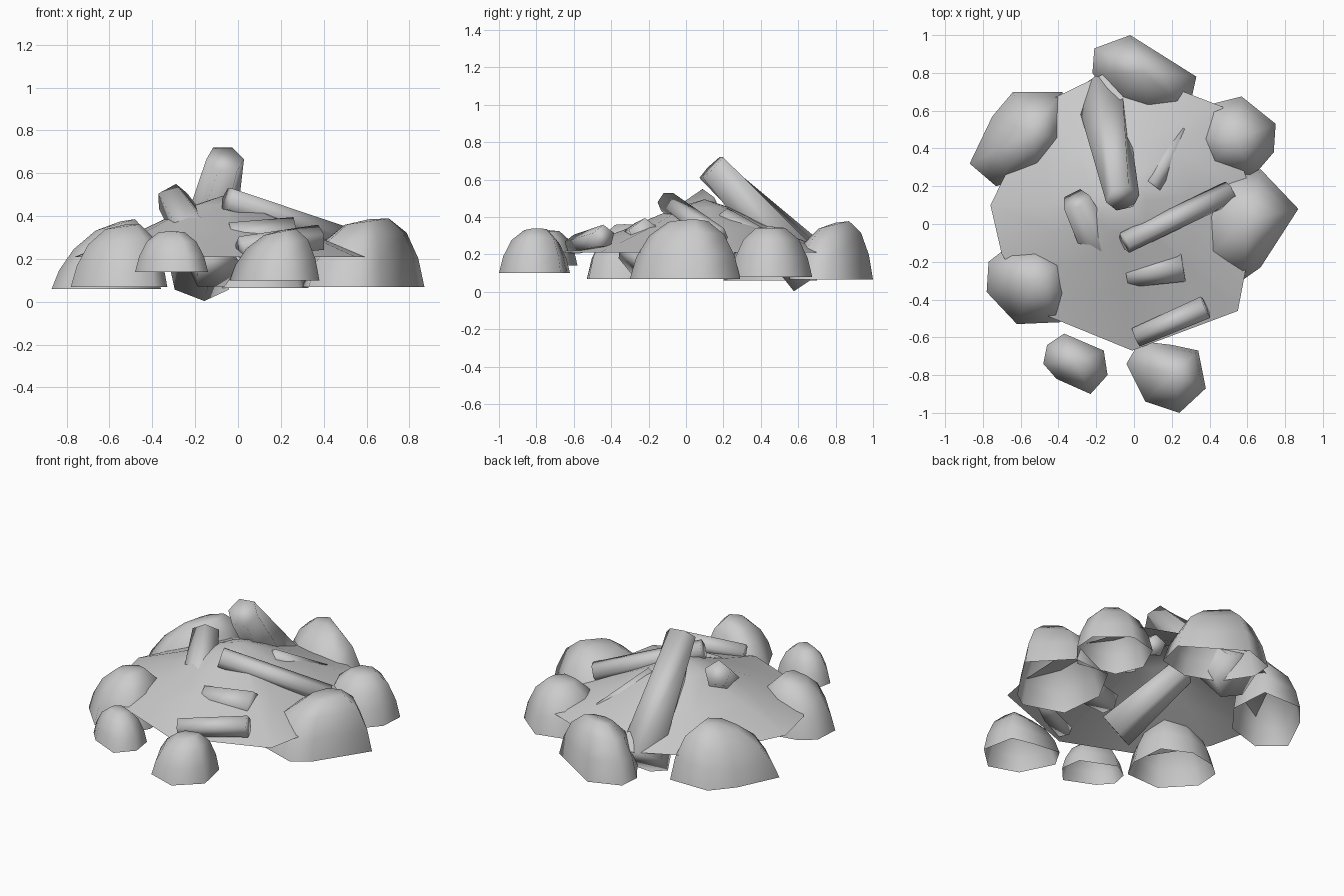
import bpy, math
from mathutils import Vector

if "Cube" in bpy.data.objects:
    bpy.data.objects.remove(bpy.data.objects["Cube"])


def make_object(name, verts, faces, angle):
    mesh = bpy.data.meshes.new(name)
    mesh.from_pydata(verts, [], faces)
    obj = bpy.data.objects.new(name, mesh)
    bpy.context.collection.objects.link(obj)
    bpy.ops.object.select_all(action='DESELECT')
    obj.select_set(True)
    bpy.context.view_layer.objects.active = obj
    bpy.ops.object.shade_smooth_by_angle(angle=math.radians(angle))
    return obj


def dome(name, outline, centre, levels, apex, tilt=(0, 0)):
    """Open-bottomed shell: the outline (counter-clockwise) shrinks to centre per (scale, z) level."""
    n = len(outline)
    c, slope = Vector(centre), Vector(tilt)
    z0 = levels[0][1]
    verts = []
    for s, z in levels:
        for p in outline:
            d = (Vector(p) - c) * s
            verts.append((c.x + d.x, c.y + d.y, z + slope.dot(d) * (z - z0) / (apex - z0)))
    verts.append((c.x, c.y, apex))
    faces = []
    for k in range(len(levels) - 1):
        for i in range(n):
            j = (i + 1) % n
            faces.append((k * n + i, k * n + j, (k + 1) * n + j, (k + 1) * n + i))
    base = (len(levels) - 1) * n
    faces += [(base + i, base + (i + 1) % n, base + n) for i in range(n)]
    return make_object(name, verts, faces, 85)


def log(name, a, b, ra, rb, sides=6, spin=0.0, twist=0.0):
    """Tapered, slightly twisted log between two points, capped at both ends."""
    a, b = Vector(a), Vector(b)
    rot = (b - a).to_track_quat('Z', 'Y')
    verts = []
    for p, r, s in ((a, ra, spin), (b, rb, spin + twist)):
        for i in range(sides):
            t = s + 2 * math.pi * i / sides
            verts.append(p + rot @ Vector((r * math.cos(t), r * math.sin(t), 0)))
    faces = [(i, (i + 1) % sides, sides + (i + 1) % sides, sides + i) for i in range(sides)]
    faces += [tuple(reversed(range(sides))), tuple(range(sides, 2 * sides))]
    return make_object(name, verts, faces, 100)


# Ash mound
dome("ash_mound",
     [(0.59, -0.25), (0.61, 0.2), (0.47, 0.62), (0.16, 0.74), (-0.15, 0.8), (-0.5, 0.63),
      (-0.76, 0.1), (-0.7, -0.16), (-0.5, -0.47), (-0.01, -0.67), (0.55, -0.46)],
     (-0.07, 0.1), [(1, 0.21), (0.55, 0.335), (0.2, 0.45)], 0.495)

# Ring of stones: outline, centre of the top, base height, top height, slope of the top
stones = [
    ("back", [(0.33, 0.78), (-0.02, 1.0), (-0.21, 0.93), (-0.22, 0.8), (-0.1, 0.62),
              (0.09, 0.55), (0.29, 0.6)], (0.05, 0.8), 0.065, 0.37, (0, 0.25)),
    ("back_right", [(0.75, 0.53), (0.57, 0.675), (0.39, 0.63), (0.31, 0.45), (0.38, 0.29),
                    (0.62, 0.24), (0.74, 0.38)], (0.55, 0.45), 0.08, 0.35, (0, 0)),
    ("right", [(0.87, 0.08), (0.67, 0.29), (0.42, 0.27), (0.3, 0.05), (0.33, -0.22),
               (0.57, -0.3), (0.67, -0.23)], (0.61, 0.02), 0.07, 0.385, (0.15, 0)),
    ("front_right", [(0.38, -0.87), (0.34, -0.67), (0.2, -0.64), (0.03, -0.62), (-0.04, -0.74),
                     (0.06, -0.94), (0.24, -1.0)], (0.21, -0.79), 0.1, 0.335, (0.2, 0)),
    ("front_left", [(-0.14, -0.8), (-0.16, -0.67), (-0.37, -0.58), (-0.46, -0.64),
                    (-0.48, -0.74), (-0.41, -0.82), (-0.23, -0.9)], (-0.31, -0.73), 0.14, 0.33,
     (0, 0)),
    ("left", [(-0.33, -0.39), (-0.35, -0.18), (-0.52, -0.1), (-0.68, -0.13), (-0.77, -0.2),
              (-0.78, -0.36), (-0.62, -0.53), (-0.39, -0.52)], (-0.53, -0.3), 0.07, 0.36,
     (0.15, 0)),
    ("back_left", [(-0.36, 0.45), (-0.38, 0.7), (-0.64, 0.7), (-0.75, 0.57), (-0.87, 0.32),
                   (-0.73, 0.2), (-0.5, 0.27)], (-0.55, 0.48), 0.06, 0.375, (0.3, 0)),
]
for side, outline, centre, z0, z1, tilt in stones:
    h = z1 - z0
    dome("stone_" + side, outline, centre,
         [(1, z0), (0.89, z0 + 0.38 * h), (0.68, z0 + 0.74 * h), (0.36, z0 + 0.97 * h)], z1, tilt)

# Charred logs leaning into the ash
log("log_tall", (-0.18, 0.68, 0.11), (-0.06, 0.135, 0.665), 0.15, 0.09, 6, math.pi / 6, math.pi / 6)
log("log_left", (-0.1, -0.29, 0.15), (-0.31, 0.13, 0.485), 0.12, 0.08, 5, math.pi / 2)
log("log_long", (0.51, 0.17, 0.29), (-0.05, -0.1, 0.48), 0.06, 0.058, 6)
log("log_sliver", (0.25, 0.48, 0.23), (0.09, 0.2, 0.4), 0.065, 0.055, 5, math.pi / 2)
log("log_short", (-0.04, -0.27, 0.3), (0.26, -0.22, 0.305), 0.07, 0.09, 5, math.pi / 2)
log("log_front", (0.01, -0.6, 0.25), (0.38, -0.44, 0.295), 0.055, 0.065, 5, math.pi / 2)
